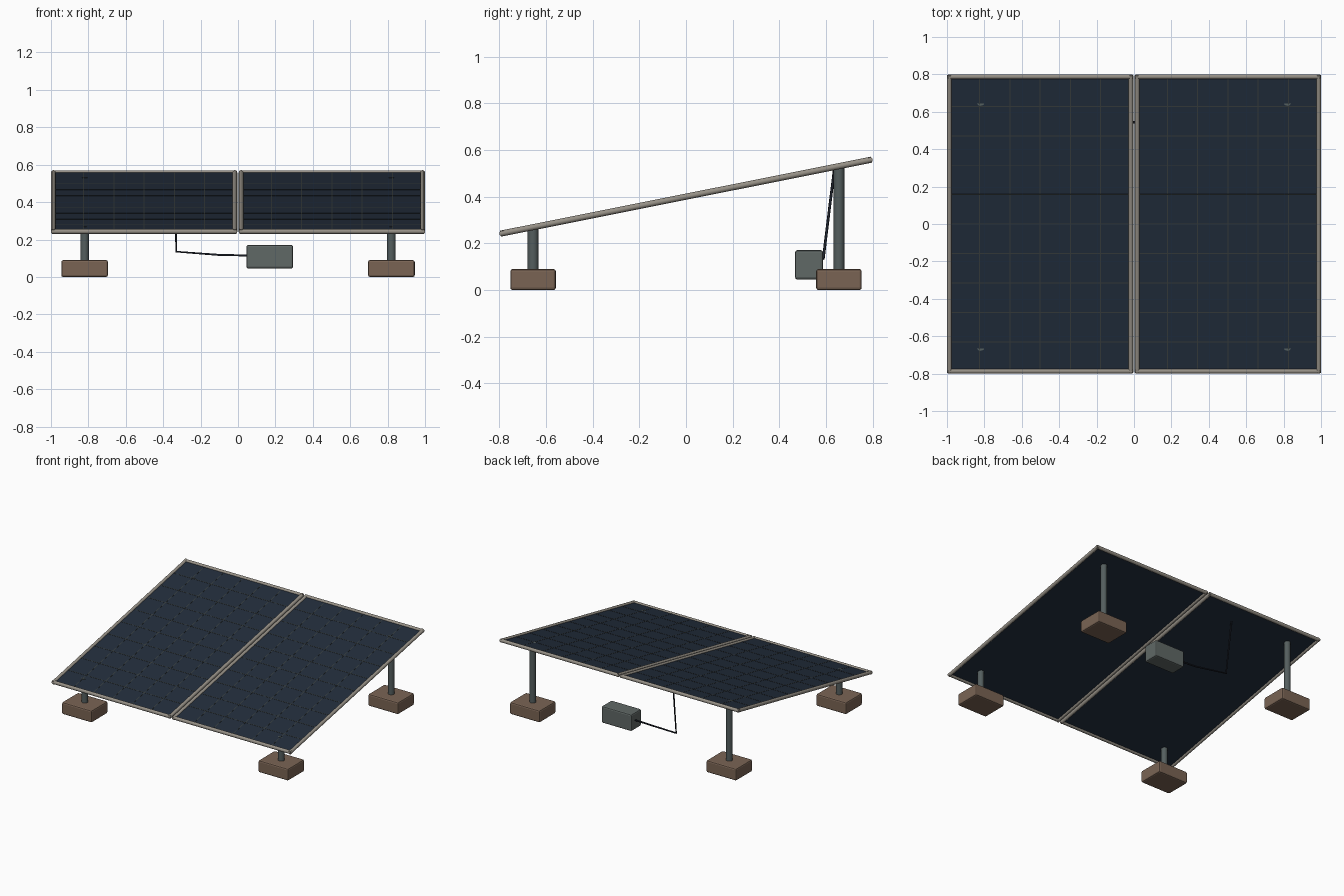
import bpy
import math
from mathutils import Matrix, Vector

old = bpy.data.objects.get("Cube")
if old:
    bpy.data.objects.remove(old, do_unlink=True)


def material(name, rgb):
    """Flat material from an sRGB colour in 0..255."""
    lin = [(c / 255 / 12.92) if c < 11 else ((c / 255 + 0.055) / 1.055) ** 2.4 for c in rgb]
    mat = bpy.data.materials.new(name)
    mat.use_nodes = True
    mat.diffuse_color = (*lin, 1)
    mat.node_tree.nodes["Principled BSDF"].inputs["Base Color"].default_value = (*lin, 1)
    return mat


CELL = material("dark blue glass", (34, 45, 60))
LINE = material("grid line grey", (56, 62, 62))
FRAME = material("frame metal", (150, 144, 134))
POST = material("post steel", (84, 94, 94))
BRICK = material("footing brown", (122, 100, 84))
BOX = material("box grey", (96, 104, 102))
CABLE = material("cable black", (28, 32, 42))

# Everything on the tilted plane is modelled flat, then moved by this matrix
TILT = math.atan2(0.157, 0.787)
PLANE_Z = 0.40
HALF = 0.787 / math.cos(TILT)
PLANE = Matrix.Translation((0, 0, PLANE_Z)) @ Matrix.Rotation(TILT, 4, 'X')


def finish(name, mat, matrix=None):
    ob = bpy.context.object
    ob.name = name
    ob.data.materials.append(mat)
    if matrix:
        bpy.context.view_layer.update()
        ob.matrix_world = matrix @ ob.matrix_world
    return ob


def box(name, mat, centre, size, bevel=0.0, matrix=None):
    bpy.ops.mesh.primitive_cube_add(size=1, location=centre)
    ob = bpy.context.object
    ob.scale = size
    bpy.ops.object.transform_apply(location=False, rotation=False, scale=True)
    finish(name, mat, matrix)
    if bevel:
        mod = ob.modifiers.new("bevel", 'BEVEL')
        mod.width = bevel
        mod.segments = 2
    return ob


def rod(name, mat, a, b, radius, sides=12, matrix=None):
    a, b = Vector(a), Vector(b)
    d = b - a
    bpy.ops.mesh.primitive_cylinder_add(
        vertices=sides, radius=radius, depth=d.length, location=(a + b) / 2,
        rotation=d.to_track_quat('Z', 'Y').to_euler())
    bpy.ops.object.shade_smooth_by_angle(angle=math.radians(50))
    return finish(name, mat, matrix)


R = 0.013
INNER, OUTER = 0.017, 0.987
COLS, ROWS = 6, 10

for side, s in (("left", 1), ("right", -1)):
    mid = s * (INNER + OUTER) / 2
    width = OUTER - INNER

    # Glass sheet
    box(side + "_panel", CELL, (mid, 0, 0), (width, 2 * HALF, 0.006), matrix=PLANE)

    # Cell divisions
    for i in range(1, COLS):
        x = s * (INNER + width * i / COLS)
        box(f"{side}_column_line_{i}", LINE, (x, 0, 0.003), (0.005, 2 * HALF, 0.002), matrix=PLANE)
    for j in range(1, ROWS):
        y = HALF * (2 * j / ROWS - 1)
        box(f"{side}_row_line_{j}", LINE, (mid, y, 0.003), (width, 0.005, 0.0024), matrix=PLANE)

    # Frame rails
    for part, x in (("inner", s * INNER), ("outer", s * OUTER)):
        rod(f"{side}_{part}_rail", FRAME, (x, -HALF - R * 0.6, 0), (x, HALF + R * 0.6, 0), R, matrix=PLANE)
    for part, y in (("front", -HALF), ("back", HALF)):
        rod(f"{side}_{part}_rail", FRAME, (mid - width / 2 - R * 0.6, y, 0),
            (mid + width / 2 + R * 0.6, y, 0), R, matrix=PLANE)

    # Posts standing on block footings
    for part, y in (("front", -0.655), ("back", 0.655)):
        x = s * 0.82
        top = PLANE_Z + y * math.tan(TILT) + 0.001
        rod(f"{side}_{part}_post", POST, (x, y, 0.05), (x, y, top), 0.023, 16)
        box(f"{side}_{part}_footing", BRICK, (x, y, 0.045), (0.25, 0.195, 0.09), 0.01)

# Junction box and its cable up to the panel
box("junction_box", BOX, (0.17, 0.527, 0.108), (0.25, 0.12, 0.126), 0.01)
path = [(0.06, 0.54, 0.115), (-0.09, 0.55, 0.117), (-0.33, 0.588, 0.135), (-0.337, 0.636, 0.525)]
curve = bpy.data.curves.new("cable", 'CURVE')
curve.dimensions = '3D'
curve.bevel_depth = 0.006
curve.bevel_resolution = 1
curve.use_fill_caps = True
spline = curve.splines.new('POLY')
spline.points.add(len(path) - 1)
for p, co in zip(spline.points, path):
    p.co = (*co, 1)
curve.materials.append(CABLE)
bpy.context.collection.objects.link(bpy.data.objects.new("cable", curve))
